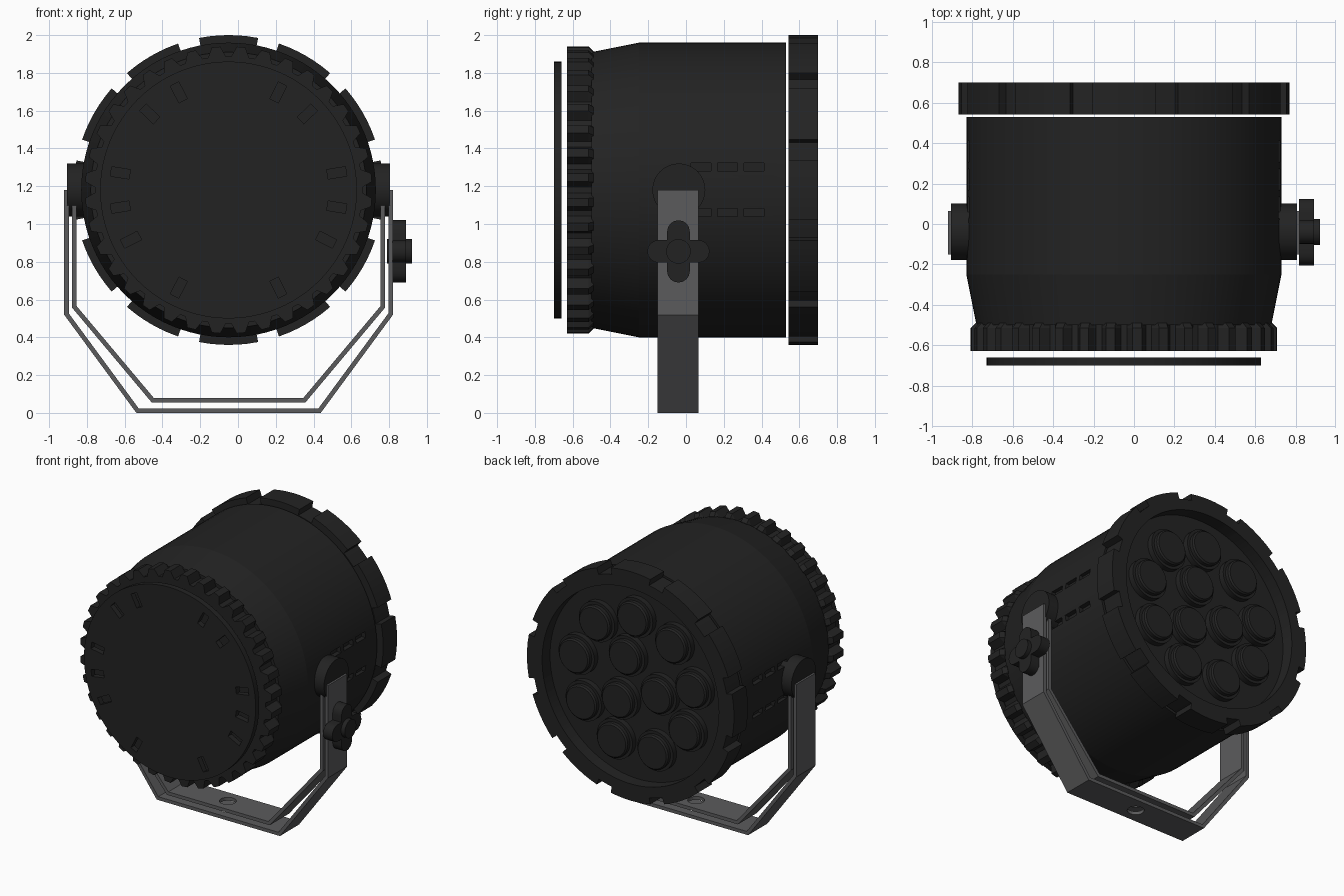
import bpy, bmesh, math
from mathutils import Vector, Matrix

if "Cube" in bpy.data.objects:
    bpy.data.objects.remove(bpy.data.objects["Cube"])

CX, CZ = -0.05, 1.18           # lamp axis runs along y through this point
HY = -0.043                    # y of the hinge and bracket


def material(name, c):
    m = bpy.data.materials.new(name)
    m.diffuse_color = (*c, 1)
    m.use_nodes = True
    m.node_tree.nodes["Principled BSDF"].inputs["Base Color"].default_value = m.diffuse_color
    return m


BLACK = material("matt black", (0.0165, 0.0165, 0.0165))
GREY = material("bracket grey", (0.105, 0.105, 0.108))


def finish(name, bm, mat):
    bmesh.ops.recalc_face_normals(bm, faces=bm.faces)
    me = bpy.data.meshes.new(name)
    bm.to_mesh(me)
    bm.free()
    me.materials.append(mat)
    ob = bpy.data.objects.new(name, me)
    bpy.context.collection.objects.link(ob)
    return ob


def activate(ob):
    bpy.ops.object.select_all(action='DESELECT')
    ob.select_set(True)
    bpy.context.view_layer.objects.active = ob


def smooth(ob, deg=10):
    activate(ob)
    bpy.ops.object.shade_smooth_by_angle(angle=math.radians(deg))


def cut(ob, cutter):
    """Subtract the cutter from an object and remove the cutter."""
    cutter.hide_render = True
    activate(ob)
    mod = ob.modifiers.new("cut", 'BOOLEAN')
    mod.operation, mod.solver, mod.object = 'DIFFERENCE', 'EXACT', cutter
    bpy.ops.object.modifier_apply(modifier=mod.name)
    bpy.data.objects.remove(cutter)


def circle(r, n=96):
    return [(2 * math.pi * i / n, r) for i in range(n)]


def loft(name, stations, mat=BLACK, axis='y', center=(CX, 0, CZ)):
    """Join (position, polar outline) stations along an axis, with capped ends."""
    bm = bmesh.new()
    rings = []
    for p, outline in stations:
        ring = []
        for a, r in outline:
            u, v = r * math.cos(a), r * math.sin(a)
            co = (u, p, v) if axis == 'y' else (p, u, v)
            ring.append(bm.verts.new(Vector(co) + Vector(center)))
        rings.append(ring)
    for r0, r1 in zip(rings, rings[1:]):
        for i in range(len(r0)):
            j = (i + 1) % len(r0)
            bm.faces.new((r0[i], r0[j], r1[j], r1[i]))
    bm.faces.new(rings[0])
    bm.faces.new(rings[-1])
    return finish(name, bm, mat)


def boxes(name, items):
    """One mesh of boxes, each (location, size, angle about y)."""
    bm = bmesh.new()
    for loc, size, ang in items:
        m = (Matrix.Translation(loc) @ Matrix.Rotation(-ang, 4, 'Y')
             @ Matrix.Diagonal((*size, 1)))
        bmesh.ops.create_cube(bm, size=1, matrix=m)
    return finish(name, bm, BLACK)


# Housing with two rows of vent slots on each side
housing = loft("housing", [(-0.50, circle(0.73)), (-0.25, circle(0.78)), (0.53, circle(0.78))])
cut(housing, boxes("vent_cutter", [
    ((CX + s * 0.78, y, CZ + dz), (0.08, 0.105, 0.042), 0)
    for s in (-1, 1) for y in (0.08, 0.22, 0.36) for dz in (-0.118, 0.122)]))
smooth(housing)

# Toothed cooling ring
teeth = 36
gear, low = [], []
for i in range(teeth):
    for f, r in ((-0.38, 0.708), (-0.17, 0.76), (0.17, 0.76), (0.38, 0.708)):
        a = 2 * math.pi * (i + 0.5 + f) / teeth
        gear.append((a, r))
        low.append((a, min(r, 0.735)))
loft("cooling_ring", [(-0.63, gear), (-0.515, gear), (-0.49, low)])

# Slotted cover disc
cover = loft("cover_disc", [(-0.70, circle(0.68)), (-0.66, circle(0.68))])
slots = []
for deg in (9, 44, 63, -9, -27, -63):
    for a in (math.radians(deg), math.radians(180 - deg)):
        slots.append(((CX + 0.58 * math.cos(a), -0.68, CZ + 0.58 * math.sin(a)),
                      (0.10, 0.1, 0.05), a))
cut(cover, boxes("slot_cutter", slots))
smooth(cover)

# Lens bezel with twelve lugs and a recessed face
outer, inner = [], []
for k in range(12):
    mid = math.radians(30 * k)
    for d, r in ((-15, 0.775), (-11, 0.775), (-11, 0.82), (-7, 0.82), (-3.5, 0.82), (0, 0.82),
                 (3.5, 0.82), (7, 0.82), (11, 0.82), (11, 0.775)):
        outer.append((mid + math.radians(d), r))
        inner.append((mid + math.radians(d), 0.70))
bezel = loft("lens_bezel", [(0.543, outer), (0.70, outer), (0.70, inner), (0.61, inner)])
smooth(bezel)

# Lenses: nine around three
spots = [(0.47, 10 + 40 * i) for i in range(9)] + [(0.19, 70 + 120 * i) for i in range(3)]
for i, (rad, deg) in enumerate(spots):
    a = math.radians(deg)
    lens = loft(f"lens_{i + 1}",
                [(0.60, circle(0.142, 40)), (0.65, circle(0.142, 40)), (0.65, circle(0.122, 40)),
                 (0.675, circle(0.122, 40)), (0.685, circle(0.112, 40))],
                center=(CX + rad * math.cos(a), 0, CZ + rad * math.sin(a)))
    smooth(lens, 25)

# Hinge pucks on both sides
for side, s in (("left", -1), ("right", 1)):
    puck = loft(f"hinge_{side}", [(s * 0.70, circle(0.14, 48)), (s * 0.856, circle(0.14, 48))],
                axis='x', center=(CX, HY + 0.005, CZ))
    smooth(puck, 25)


# Double strap bracket with a bolt hole
def strap(name, half):
    pts = [(-x, z) for x, z in half] + [(x, z) for x, z in reversed(half)]
    bm = bmesh.new()
    rows = [[bm.verts.new((CX + x, HY + w, z)) for w in (-0.108, 0.108)] for x, z in pts]
    for a, b in zip(rows, rows[1:]):
        bm.faces.new((a[0], a[1], b[1], b[0]))
    ob = finish(name, bm, GREY)
    activate(ob)
    mod = ob.modifiers.new("thickness", 'SOLIDIFY')
    mod.thickness, mod.offset, mod.use_even_offset = 0.024, 0, True
    bpy.ops.object.modifier_apply(modifier=mod.name)
    bm = bmesh.new()
    bmesh.ops.create_cone(bm, cap_ends=True, segments=32, radius1=0.055, radius2=0.055, depth=0.4,
                          matrix=Matrix.Translation((CX, HY, 0.03)))
    cut(ob, finish("hole_cutter", bm, GREY))


strap("bracket_outer", [(0.858, 1.18), (0.858, 0.523), (0.482, 0.012)])
strap("bracket_inner", [(0.817, 1.10), (0.817, 0.562), (0.402, 0.068)])

# Clamp knob: four rounded lobes and a hub
KZ = 0.855
lobes = []
for k in range(4):
    base = Vector((0.105, 0))
    for i in range(-4, 5):
        t = math.radians(22.5 * i)
        p = base + 0.06 * Vector((math.cos(t), math.sin(t)))
        lobes.append((math.atan2(p.y, p.x) + k * math.pi / 2, p.length))
    lobes.append((math.radians(45 + 90 * k), 0.085))
knob = loft("knob_lobes", [(0.818, lobes), (0.89, lobes)], axis='x', center=(0, HY + 0.003, KZ))
smooth(knob, 25)
hub = loft("knob_hub", [(0.79, circle(0.065, 32)), (0.92, circle(0.065, 32))],
           axis='x', center=(0, HY + 0.003, KZ))
smooth(hub, 25)
